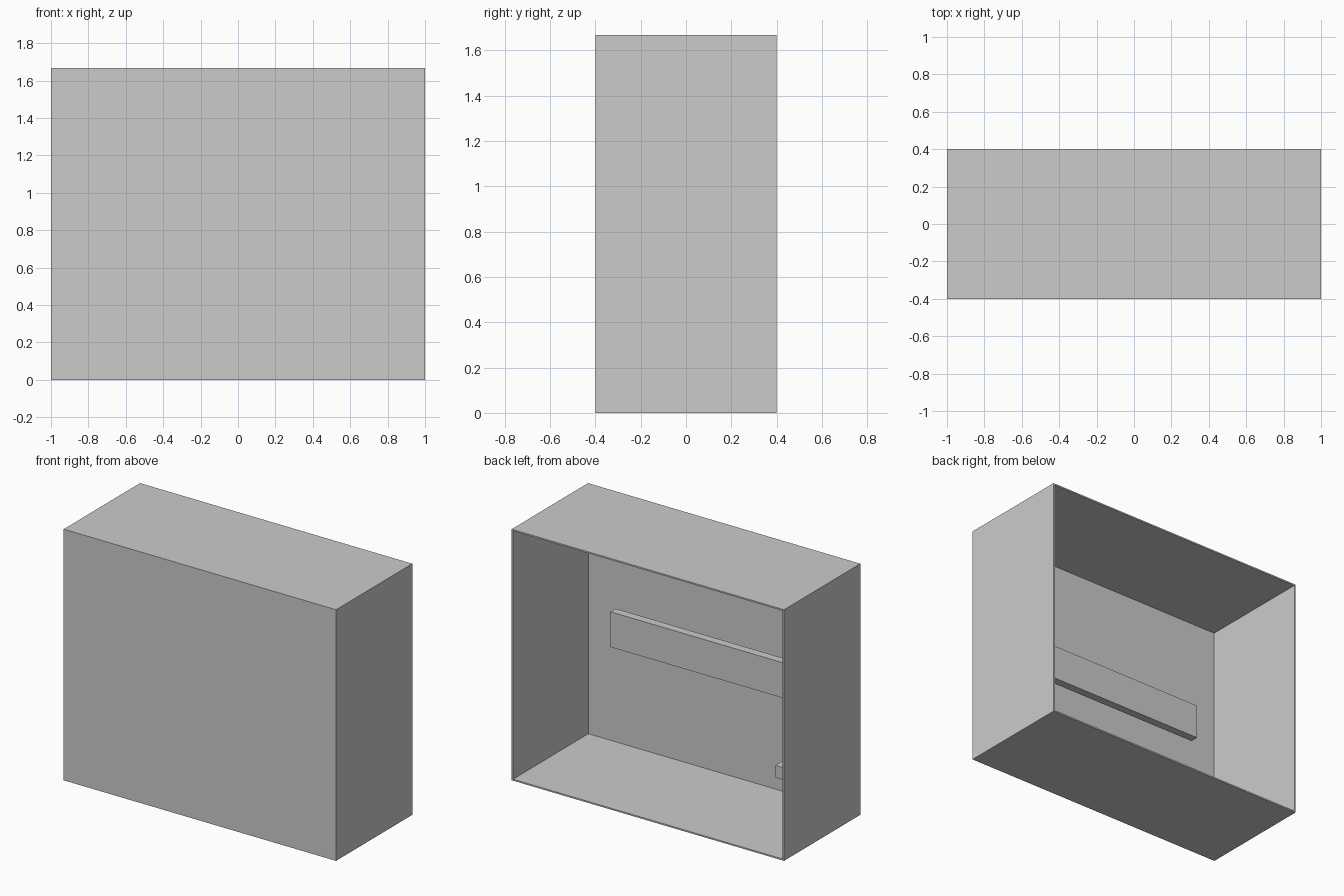
import bpy

if "Cube" in bpy.data.objects:
    bpy.data.objects.remove(bpy.data.objects["Cube"])

grey = bpy.data.materials.new("light_grey")
grey.diffuse_color = (0.6, 0.6, 0.59, 1)
grey.use_nodes = True
grey.node_tree.nodes["Principled BSDF"].inputs["Base Color"].default_value = grey.diffuse_color


def box(name, x, y, z):
    """Axis-aligned block from (min, max) pairs."""
    bpy.ops.mesh.primitive_cube_add(size=1, location=[sum(r) / 2 for r in (x, y, z)])
    ob = bpy.context.object
    ob.name = name
    ob.scale = [r[1] - r[0] for r in (x, y, z)]
    bpy.ops.object.transform_apply(location=False, rotation=False, scale=True)
    ob.data.materials.append(grey)
    return ob


W, D, H, T = 1.0, 0.4, 1.667, 0.01   # half width, half depth, height, wall

# Thin shell, open at the back
box("front_panel", (-W, W), (-D, -D + T), (0, H))
box("floor_panel", (-W + T, W - T), (-D + T, D), (0, T))
box("top_panel", (-W + T, W - T), (-D + T, D), (H - T, H))
for side, name in ((-1, "left_panel"), (1, "right_panel")):
    xs = sorted((side * W, side * (W - T)))
    box(name, xs, (-D + T, D), (0, H))

# Board hung at mid height inside, just off the front panel
box("inner_board", (-0.715, 0.715), (-0.285, -0.23), (0.72, 0.954))

# Small block low on the inside of the front panel
box("inner_block", (-0.72, -0.46), (-D + T, -0.28), (0.15, 0.23))
